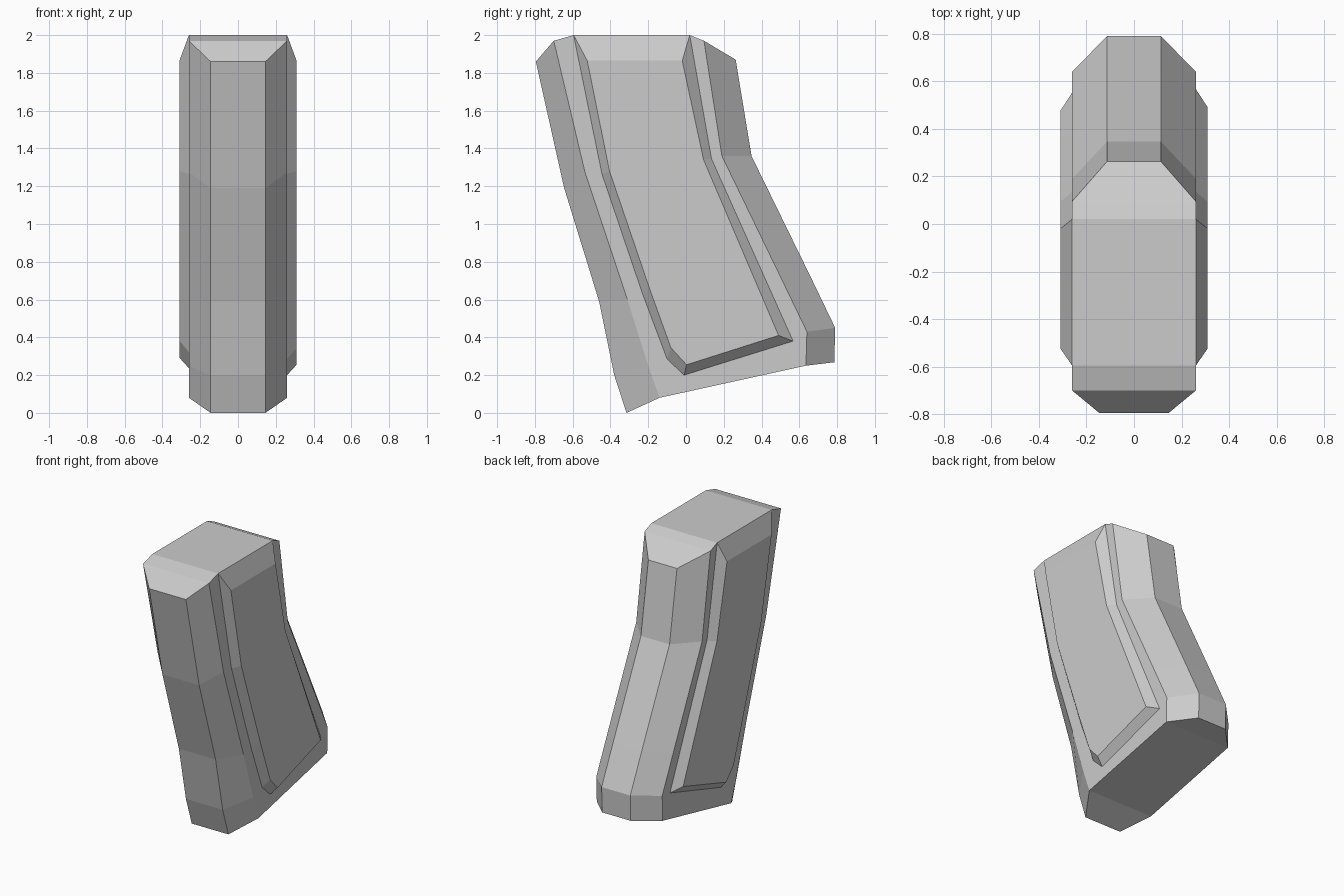
import bpy, bmesh

if "Cube" in bpy.data.objects:
    bpy.data.objects.remove(bpy.data.objects["Cube"])

def finish(bm, name):
    bmesh.ops.recalc_face_normals(bm, faces=bm.faces)
    me = bpy.data.meshes.new(name)
    bm.to_mesh(me)
    bm.free()
    ob = bpy.data.objects.new(name, me)
    bpy.context.collection.objects.link(ob)
    return ob

# Grip body: octagonal rings (y, z) as front, side front, side back, back
WIDTHS = (0.145, 0.26, 0.26, 0.113)
RINGS = [
    [(-0.315, 0.0), (-0.14, 0.08), (0.635, 0.25), (0.785, 0.268)],
    [(-0.38, 0.20), (-0.20, 0.25), (0.64, 0.43), (0.79, 0.45)],
    [(-0.46, 0.59), (-0.31, 0.60), (0.51, 0.70), (0.66, 0.72)],
    [(-0.645, 1.19), (-0.535, 1.275), (0.19, 1.36), (0.347, 1.36)],
    [(-0.795, 1.86), (-0.70, 1.97), (0.095, 1.97), (0.263, 1.87)],
]
bm = bmesh.new()
sides = []
for s in (1, -1):
    sides.append([[bm.verts.new((s * w, y, z)) for w, (y, z) in zip(WIDTHS, ring)]
                  for ring in RINGS])
R, L = sides
crown = [[bm.verts.new((s * 0.26, y, 2.0)) for y in (-0.595, 0.02)] for s in (1, -1)]
for i in range(len(RINGS) - 1):
    for S in sides:
        for j in range(3):
            face = [S[i][j], S[i][j + 1], S[i + 1][j + 1], S[i + 1][j]]
            if j == 1 and i == len(RINGS) - 2:      # side wall rises to the crown
                c = crown[0 if S is R else 1]
                face = [S[i][1], S[i][2], S[i + 1][2], c[1], c[0], S[i + 1][1]]
            bm.faces.new(face)
    for j in (0, 3):
        bm.faces.new([R[i][j], R[i + 1][j], L[i + 1][j], L[i][j]])

# Bottom and top caps as strips across the width
def strip(a, b):
    for k in range(len(a) - 1):
        bm.faces.new([a[k], a[k + 1], b[k + 1], b[k]])

strip(R[0], L[0])
strip(R[-1][:2] + crown[0] + R[-1][2:], L[-1][:2] + crown[1] + L[-1][2:])
finish(bm, "grip_body")

# Raised side panels: outer edge on the body, inner edge standing proud
OUTER = [(-0.595, 2.0), (-0.445, 1.265), (-0.23, 0.63), (-0.10, 0.285), (-0.01, 0.20),
         (0.567, 0.38), (0.135, 1.345), (0.02, 2.0)]
INNER = [(-0.523, 1.865), (-0.405, 1.28), (-0.19, 0.65), (-0.08, 0.345), (0.003, 0.255),
         (0.49, 0.41), (0.093, 1.34), (-0.02, 1.865)]

def panel(name, s, lift):
    bm = bmesh.new()
    def loop(x, pts):
        out = []
        for i, (y, z) in enumerate(pts):
            k = lift if i in (3, 4, 5) else 0
            out.append(bm.verts.new((s * x, y - 0.4 * k, z + k)))
        return out
    a, b = loop(0.26, OUTER), loop(0.31, INNER)
    n = len(a)
    for i in range(n):
        bm.faces.new([a[i], a[(i + 1) % n], b[(i + 1) % n], b[i]])
    bm.faces.new(b)
    # outward orientation for the open shell
    ob = finish(bm, name)
    if ob.data.polygons[-1].normal.x * s < 0:
        ob.data.flip_normals()

panel("right_panel", 1, 0.0)
panel("left_panel", -1, 0.037)
